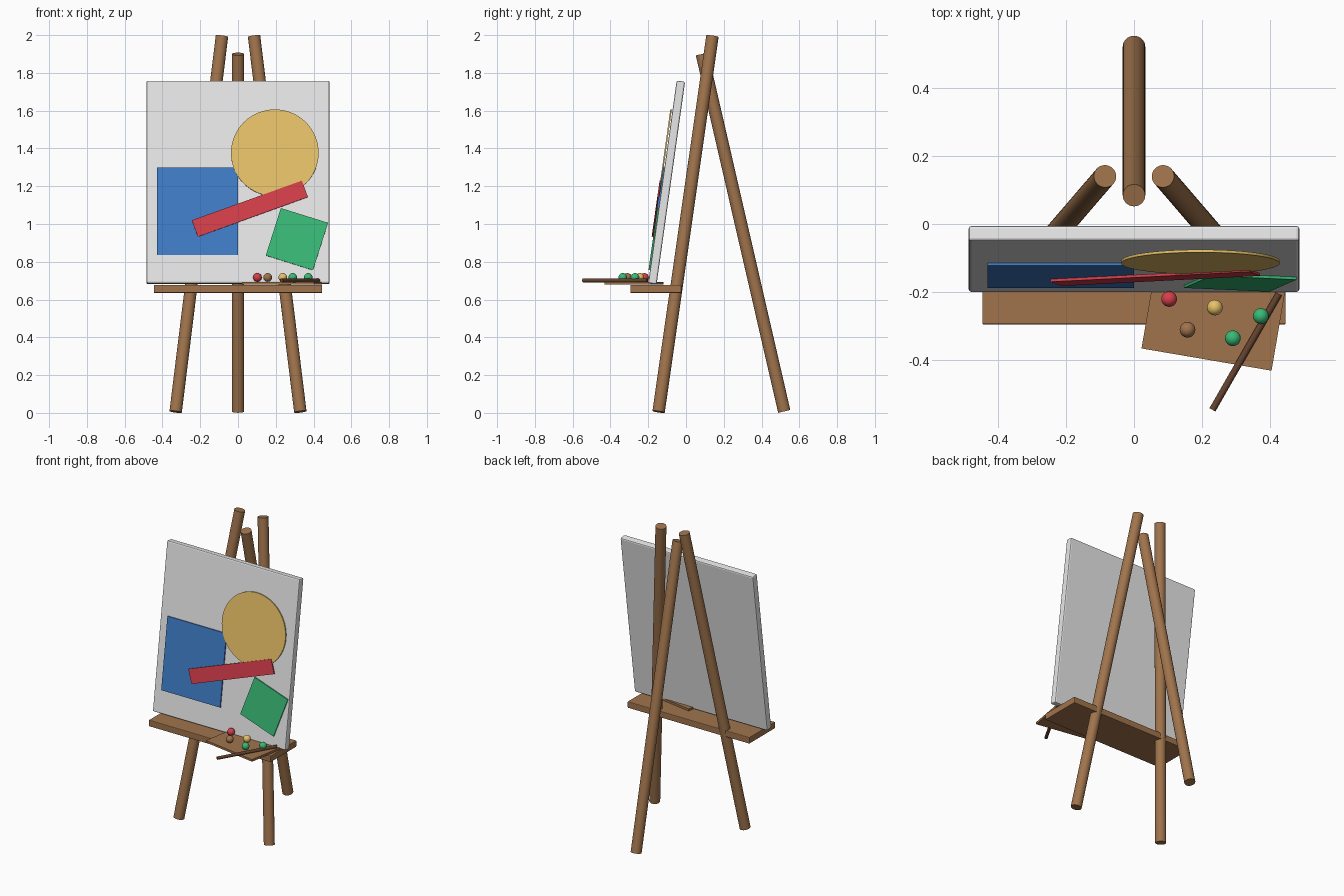
import bpy
from math import radians, cos, sin
from mathutils import Vector, Matrix

cube = bpy.data.objects.get("Cube")
if cube:
    bpy.data.objects.remove(cube, do_unlink=True)


def material(name, rgb):
    m = bpy.data.materials.new(name)
    m.use_nodes = True
    m.diffuse_color = (*rgb, 1)
    m.node_tree.nodes["Principled BSDF"].inputs["Base Color"].default_value = (*rgb, 1)
    return m


wood = material("wood", (0.35, 0.173, 0.073))
dark_wood = material("dark wood", (0.13, 0.055, 0.028))
white = material("canvas white", (0.8, 0.8, 0.8))
blue = material("blue paint", (0.05, 0.2, 0.57))
yellow = material("yellow paint", (0.91, 0.61, 0.16))
red = material("red paint", (0.67, 0.05, 0.07))
green = material("green paint", (0.04, 0.49, 0.18))


def finish(name, mat, matrix=None, bevel=0):
    ob = bpy.context.object
    ob.name = name
    ob.data.materials.append(mat)
    if matrix is not None:
        ob.matrix_world = matrix
    if bevel:
        mod = ob.modifiers.new("Soft edges", "BEVEL")
        mod.width, mod.segments = bevel, 2
    return ob


def box(name, mat, size, matrix, bevel=0):
    bpy.ops.mesh.primitive_cube_add(size=1)
    bpy.context.object.data.transform(Matrix.Diagonal((*size, 1)))
    return finish(name, mat, matrix, bevel)


def rod(name, mat, start, end, radius, sides=32):
    a, b = Vector(start), Vector(end)
    bpy.ops.mesh.primitive_cylinder_add(vertices=sides, radius=radius, depth=(b - a).length)
    bpy.ops.object.shade_smooth_by_angle(angle=radians(40))
    turn = (b - a).to_track_quat("Z", "Y").to_matrix().to_4x4()
    return finish(name, mat, Matrix.Translation((a + b) / 2) @ turn)


# Three legs
for side, s in (("left", 1), ("right", -1)):
    rod(f"{side}_front_leg", wood, (s * 0.33, -0.145, 0.006), (s * 0.085, 0.14, 1.994), 0.033)
rod("back_leg", wood, (0, 0.52, 0.008), (0, 0.084, 1.9), 0.033)

# Tray
box("tray", wood, (0.89, 0.27, 0.042), Matrix.Translation((0, -0.16, 0.656)), 0.004)

# Leaning canvas
LEAN = radians(-8)
THICK = 0.045
MID = 1.22
board = Matrix.Translation((0, -0.1025, MID)) @ Matrix.Rotation(LEAN, 4, "X")
box("canvas", white, (0.97, THICK, 1.083), board, 0.008)


# Painted shapes: thin plates in front of the canvas, stacked in layers
def on_canvas(x, z, lift, angle=0):
    place = Matrix.Translation((x, -THICK / 2 - lift, (z - MID) / cos(LEAN) - 0.004))
    return board @ place @ Matrix.Rotation(radians(angle), 4, "Y")


PLATE = 0.008
box("blue_rectangle", blue, (0.43, PLATE, 0.468), on_canvas(-0.215, 1.068, 0.004), 0)
box("green_square", green, (0.262, PLATE, 0.265), on_canvas(0.312, 0.92, 0.004, 17.5))
box("red_bar", red, (0.62, PLATE, 0.093), on_canvas(0.063, 1.08, 0.012, -20))
bpy.ops.mesh.primitive_cylinder_add(vertices=64, radius=0.232, depth=PLATE)
bpy.ops.object.shade_smooth_by_angle(angle=radians(40))
finish("yellow_disc", yellow,
       on_canvas(0.195, 1.376, 0.008) @ Matrix.Rotation(radians(90), 4, "X"))

# Palette resting on the tray
TURN = radians(-9.7)
WIDE, DEEP = 0.387, 0.25
corner = Matrix.Translation((0.022, -0.365, 0.687)) @ Matrix.Rotation(TURN, 4, "Z")
box("palette", wood, (WIDE, DEEP, 0.014),
    corner @ Matrix.Translation((WIDE / 2, DEEP / 2, 0)))

# Paint blobs
blobs = ((red, 0.103, -0.22), (wood, 0.157, -0.31), (yellow, 0.237, -0.245),
         (green, 0.29, -0.335), (green, 0.372, -0.27))
for i, (mat, x, y) in enumerate(blobs):
    bpy.ops.mesh.primitive_uv_sphere_add(segments=24, ring_count=12, radius=0.023)
    bpy.ops.object.shade_smooth()
    finish(f"paint_blob_{i + 1}", mat, Matrix.Translation((x, y, 0.717)))

# Brush
rod("brush", dark_wood, (0.23, -0.545, 0.701), (0.425, -0.205, 0.701), 0.01, 16)
